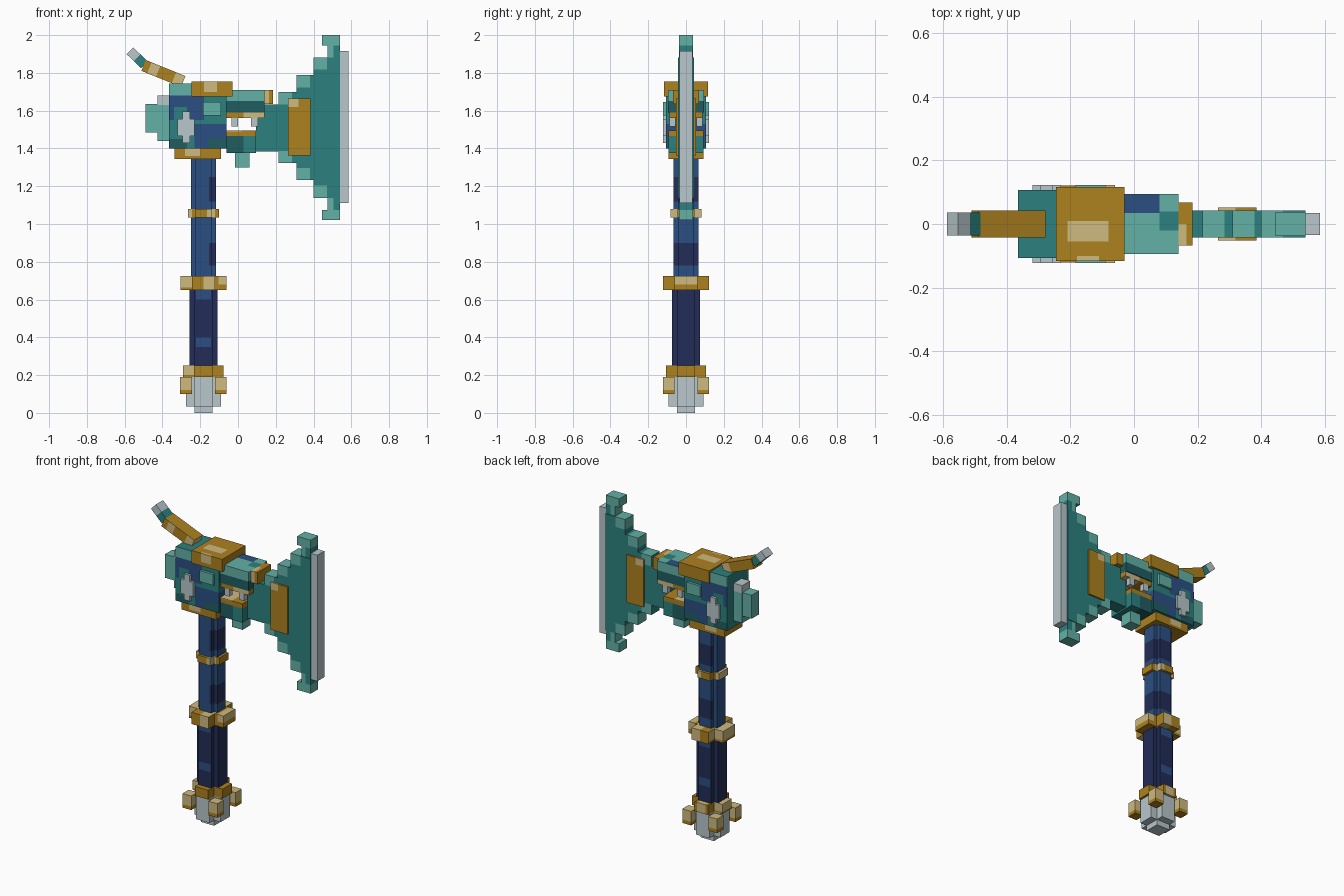
import bpy
import bmesh
import math
from mathutils import Matrix, Vector

if "Cube" in bpy.data.objects:
    bpy.data.objects.remove(bpy.data.objects["Cube"])

ANY = (-9, 9)
CX = -0.183          # centre line of the handle


def make_material(name, rgb):
    mat = bpy.data.materials.new(name)
    mat.use_nodes = True
    colour = (*rgb, 1)
    mat.diffuse_color = colour
    mat.node_tree.nodes["Principled BSDF"].inputs["Base Color"].default_value = colour
    return mat


light_teal = make_material("light teal", (.125, .44, .38))
teal = make_material("teal", (.025, .22, .21))
dark_teal = make_material("dark teal", (.014, .11, .12))
gold = make_material("gold", (.42, .22, .014))
pale_gold = make_material("pale gold", (.62, .49, .21))
blue = make_material("blue", (.024, .078, .225))
navy = make_material("navy", (.016, .026, .095))
silver = make_material("silver", (.48, .57, .60))


def block(name, mat, *boxes):
    """One object from boxes given as (x range, y range, z range); a single y means plus and minus."""
    bm = bmesh.new()
    for x, y, z in boxes:
        y = y if isinstance(y, tuple) else (-y, y)
        lo, hi = Vector((x[0], y[0], z[0])), Vector((x[1], y[1], z[1]))
        place = Matrix.Translation((lo + hi) / 2) @ Matrix.Diagonal((*(hi - lo), 1))
        bmesh.ops.create_cube(bm, size=1, matrix=place)
    mesh = bpy.data.meshes.new(name)
    bm.to_mesh(mesh)
    bm.free()
    mesh.materials.append(mat)
    obj = bpy.data.objects.new(name, mesh)
    bpy.context.collection.objects.link(obj)
    return obj


def paint(obj, mat, x=ANY, y=ANY, z=ANY):
    """Cut the faces along a region and colour what lies inside it."""
    mesh = obj.data
    if mat.name not in mesh.materials:
        mesh.materials.append(mat)
    index = mesh.materials.find(mat.name)
    bm = bmesh.new()
    bm.from_mesh(mesh)
    ranges = (x, y, z)
    for axis, span in enumerate(ranges):
        for value in span:
            if abs(value) < 9:
                normal = Vector((0, 0, 0))
                normal[axis] = 1
                bmesh.ops.bisect_plane(bm, geom=bm.verts[:] + bm.edges[:] + bm.faces[:],
                                       plane_co=normal * value, plane_no=normal)
    for face in bm.faces:
        c = face.calc_center_median()
        if all(r[0] <= c[i] <= r[1] for i, r in enumerate(ranges)):
            face.material_index = index
    bm.to_mesh(mesh)
    bm.free()


def around(half):
    return (CX - half, CX + half)


def cross(name, mat, reach, arm, z):
    """Plus-shaped column around the handle centre line."""
    return block(name, mat, (around(reach), arm, z),
                 (around(arm), (arm, reach), z), (around(arm), (-reach, -arm), z))


# Pommel
cross("pommel", silver, .093, .047, (.035, .19))
block("pommel_tip", silver, (around(.047), .047, (0, .035)))
lugs = [((CX + sx * .092 - .031, CX + sx * .092 + .031),
         (sy * .092 - .031, sy * .092 + .031), (.1, .19))
        for sx in (-1, 1) for sy in (-1, 1)]
lug = block("pommel_lugs", pale_gold, *lugs)
paint(lug, gold, z=(.09, .122))
collar = cross("pommel_collar", gold, .107, .047, (.19, .25))
paint(collar, pale_gold, x=(-1, CX - .05), z=(.2, 1))
paint(collar, pale_gold, x=around(.03), y=(.05, 1))

# Handle
grip = cross("lower_grip", navy, .075, .047, (.25, .65))
for z in ((.35, .4), (.6, .65)):
    paint(grip, blue, x=around(.04), z=z)
shaft = cross("upper_shaft", blue, .067, .042, (.65, 1.36))
for z in ((.78, .9), (1.12, 1.25)):
    paint(shaft, navy, x=(CX + .03, 1), z=z)
    paint(shaft, navy, y=(.05, 1), z=z)

# Handle rings
ring = cross("grip_ring", gold, .122, .06, (.65, .725))
paint(ring, pale_gold, x=(-1, CX - .06), z=(.665, 1))
paint(ring, pale_gold, x=(CX, CX + .06))
paint(ring, pale_gold, x=(CX + .08, 1), z=(.68, 1))
band = cross("shaft_ring", gold, .083, .045, (1.035, 1.08))
paint(band, pale_gold, x=(-1, CX - .06))
paint(band, pale_gold, x=(CX + .02, CX + .06))

# Head block
neck = block("head_collar", gold, ((-.335, -.09), .092, (1.345, 1.4)))
paint(neck, pale_gold, x=(-.28, -.2), z=(1.36, 1.4))
head = block("head", teal, ((-.365, -.06), .107, (1.4, 1.745)))
paint(head, light_teal, x=(-.38, -.24), y=(-1, -.1), z=(1.68, 1.745))
paint(head, light_teal, x=(-.38, -.24), y=(.1, 1), z=(1.68, 1.745))
paint(head, blue, x=(-.365, -.18), z=(1.55, 1.68))
paint(head, teal, x=(-.34, -.27), z=(1.55, 1.62))
paint(head, blue, x=(-.23, -.06), z=(1.4, 1.53))
paint(head, dark_teal, x=(-.16, -.06), z=(1.4, 1.45))
paint(head, dark_teal, x=(-.365, -.27), z=(1.4, 1.45))
cap = block("head_cap", gold, ((-.245, -.03), .117, (1.675, 1.755)))
paint(cap, pale_gold, x=(-.21, -.08), y=(-.055, .01), z=(1.75, 2))
paint(cap, pale_gold, x=(-.18, -.11), y=(-1, -.1), z=(1.7, 1.755))

# Raised plates on both cheeks
for side, sign in (("right", -1), ("left", 1)):
    y = tuple(sorted((sign * .1, sign * .123)))
    block(side + "_cheek_stud", silver, ((-.32, -.23), y, (1.465, 1.555)),
          ((-.295, -.255), y, (1.43, 1.465)), ((-.295, -.255), y, (1.555, 1.595)))
    block(side + "_cheek_plate", light_teal, ((-.185, -.09), y, (1.575, 1.645)))

# Stepped back of the head
block("back_step", light_teal, ((-.425, -.365), .04, (1.44, 1.63)))
block("back_step_top", silver, ((-.425, -.365), .04, (1.63, 1.68)))
block("back_end", light_teal, ((-.49, -.425), .037, (1.485, 1.635)))


# Horn, built flat and then tilted
def tilt(obj, x, z, degrees):
    obj.matrix_world = Matrix.Translation((x, 0, z)) @ Matrix.Rotation(math.radians(degrees), 4, 'Y')


horn = block("horn_base", gold, ((-.113, .113), .043, (-.031, .031)))
paint(horn, pale_gold, x=(-.08, -.03), y=(-1, 0), z=(-.03, .03))
paint(horn, pale_gold, x=(.06, .113), z=(-.03, .03))
tilt(horn, -.395, 1.797, 22)
tip = block("horn_tip", teal, ((-.053, .053), .036, (-.025, .025)))
paint(tip, silver, x=(-1, 0))
tilt(tip, -.534, 1.88, 44)

# Upper and lower arms holding the blade
arm = block("upper_arm", light_teal, ((-.06, .14), .094, (1.59, 1.71)))
paint(arm, dark_teal, z=(1.58, 1.65))
paint(arm, blue, x=(-.06, .08), y=(.035, .093), z=(1.7, 2))
paint(arm, teal, x=(.08, .14), y=(-.02, .04), z=(1.7, 2))
end = block("upper_arm_end", gold, ((.14, .185), .068, (1.635, 1.71)))
paint(end, pale_gold, x=(.14, .165), y=(-1, 0))
trim = block("upper_trim", gold, ((-.06, .14), .088, (1.56, 1.59)))
paint(trim, pale_gold, x=(.03, .14))
block("teeth", silver, *[((x, x + .035), y, (1.515, 1.56))
                         for x in (-.035, .07) for y in ((-.088, -.055), (.055, .088))])
trim = block("lower_trim", gold, ((-.06, .095), .092, (1.465, 1.495)))
paint(trim, pale_gold, x=(-.06, .02), z=(1.49, 2))
lower = block("lower_arm", teal, ((-.06, .095), .092, (1.375, 1.465)))
paint(lower, dark_teal, x=(-.06, .03))
block("lower_arm_foot", light_teal, ((-.015, .06), .04, (1.3, 1.375)))

# Stepped blade, symmetric about its middle height
MID = 1.51
steps = ((.095, .14, .125, .05), (.14, .215, .125, .122), (.215, .31, .188, .188),
         (.31, .4, .278, .278), (.4, .54, .372, .372))
blade = block("blade", teal, *[((a, b), .042, (MID - low, MID + high))
                               for a, b, low, high in steps])
for a, b, low, high in steps[2:]:
    paint(blade, light_teal, x=(a, a + .07), z=(MID + high - .065, 3))
    paint(blade, light_teal, x=(a, a + .07), z=(0, MID - low + .065))
for name, sign in (("upper", 1), ("lower", -1)):
    def level(a, b):
        return tuple(sorted((MID + sign * a, MID + sign * b)))
    horn_part = block(name + "_blade_point", light_teal, ((.475, .54), .038, level(.372, .435)),
                      ((.445, .54), .038, level(.435, .49)))
    paint(horn_part, teal, x=(.505, 1), z=level(.37, .435))
block("cutting_edge", silver, ((.54, .585), .035, (1.11, 1.915)))
plate = block("blade_plate", gold, ((.265, .385), .052, (1.362, 1.665)))
paint(plate, pale_gold, x=(.265, .32), z=(1.62, 2))
